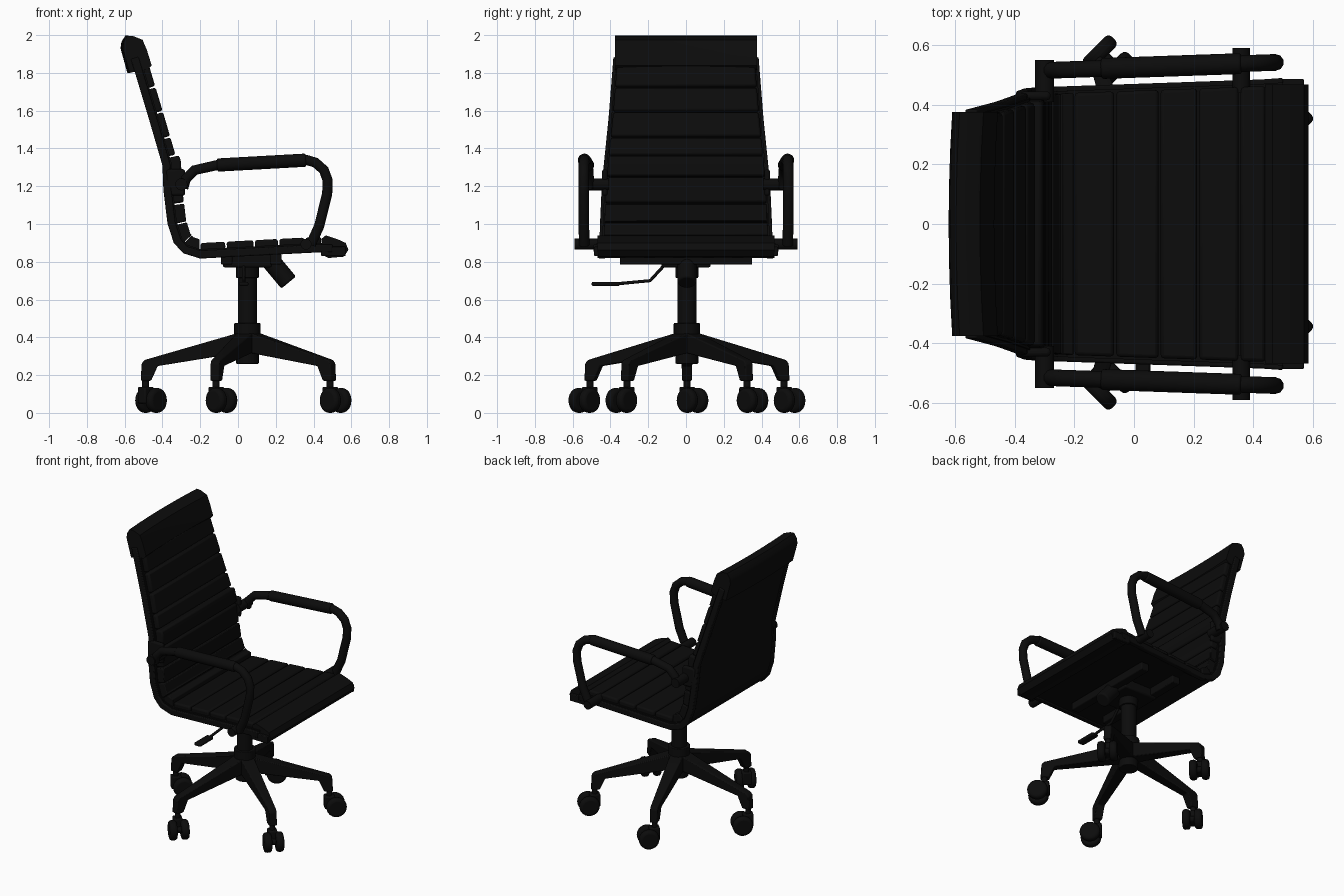
import bpy, bmesh, math
from math import cos, sin, radians
from mathutils import Vector, Matrix

if "Cube" in bpy.data.objects:
    bpy.data.objects.remove(bpy.data.objects["Cube"], do_unlink=True)

black = bpy.data.materials.new("matte_black")
black.use_nodes = True
shade = (0.0035, 0.0035, 0.0035, 1)
black.diffuse_color = shade
black.node_tree.nodes["Principled BSDF"].inputs["Base Color"].default_value = shade

HUB = Vector((0.05, 0.005, 0))


def finish(name, bm, bevel=0.0, smooth=True):
    bmesh.ops.recalc_face_normals(bm, faces=bm.faces)
    mesh = bpy.data.meshes.new(name)
    bm.to_mesh(mesh)
    bm.free()
    ob = bpy.data.objects.new(name, mesh)
    bpy.context.collection.objects.link(ob)
    mesh.materials.append(black)
    if bevel:
        mod = ob.modifiers.new("soft_edges", "BEVEL")
        mod.width, mod.segments = bevel, 2
    if smooth:
        bpy.ops.object.select_all(action="DESELECT")
        ob.select_set(True)
        bpy.context.view_layer.objects.active = ob
        bpy.ops.object.shade_smooth_by_angle(angle=radians(35))
    return ob


def loft(name, rings, bevel=0.0):
    """Skin a list of closed rings and cap both ends."""
    bm = bmesh.new()
    loops = [[bm.verts.new(p) for p in ring] for ring in rings]
    n = len(loops[0])
    for a, b in zip(loops, loops[1:]):
        for i in range(n):
            j = (i + 1) % n
            bm.faces.new((a[i], a[j], b[j], b[i]))
    bm.faces.new(loops[0])
    bm.faces.new(loops[-1])
    return finish(name, bm, bevel)


def box(name, lo, hi, bevel=0.0):
    (x0, y0, z0), (x1, y1, z1) = lo, hi
    return loft(name, [[(x0, y0, z), (x1, y0, z), (x1, y1, z), (x0, y1, z)] for z in (z0, z1)], bevel)


def rod(name, a, b, radius, bevel=0.0, sides=24):
    a, b = Vector(a), Vector(b)
    q = (b - a).to_track_quat("Z", "Y")
    circle = [q @ Vector((radius * cos(t), radius * sin(t), 0))
              for t in (2 * math.pi * i / sides for i in range(sides))]
    ob = loft(name, [[p + c for c in circle] for p in (a, b)])
    if bevel:
        mod = ob.modifiers.new("round_rim", "BEVEL")
        mod.width, mod.segments, mod.limit_method = bevel, 3, "ANGLE"
    return ob


def tube(name, points, radius):
    curve = bpy.data.curves.new(name, "CURVE")
    curve.dimensions = "3D"
    curve.bevel_depth, curve.bevel_resolution, curve.use_fill_caps = radius, 3, True
    spline = curve.splines.new("POLY")
    spline.points.add(len(points) - 1)
    for p, co in zip(spline.points, points):
        p.co = (*co, 1)
    curve.materials.append(black)
    ob = bpy.data.objects.new(name, curve)
    bpy.context.collection.objects.link(ob)
    return ob


# Outer side profile of back and seat: x, z, half width
profile = [Vector(p) for p in (
    (-.585, 1.93, .365), (-.545, 1.8, .375), (-.47, 1.55, .395), (-.4, 1.31, .42),
    (-.395, 1.18, .432), (-.373, 1.0, .44), (-.34, .9, .443), (-.29, .845, .445),
    (-.2, .817, .448), (.43, .85, .47), (.5, .85, .475))]
lengths = [0]
for a, b in zip(profile, profile[1:]):
    lengths.append(lengths[-1] + (b - a).xy.length)


def normal_at(i):
    a, b = profile[max(i - 1, 0)], profile[min(i + 1, len(profile) - 1)]
    d = (b - a).xy.normalized()
    return Vector((-d.y, d.x))


def section(s):
    """Point, inward normal and half width at distance s along the profile."""
    i = next((k for k in range(len(profile) - 2) if s < lengths[k + 1]), len(profile) - 2)
    f = (s - lengths[i]) / (lengths[i + 1] - lengths[i])
    p = profile[i].lerp(profile[i + 1], f)
    return p.xy, normal_at(i).lerp(normal_at(i + 1), f).normalized(), p.z


def strip(name, s0, s1, t0, t1, sides, bevel=0.0):
    """Slab following the profile; sides(width) gives its two y limits."""
    stops = [s0] + [s for s in lengths if s0 + .005 < s < s1 - .005] + [s1]
    rings = []
    for s in stops:
        p, n, w = section(s)
        ya, yb = sides(w)
        lo, hi = p + n * t0, p + n * t1
        rings.append([(lo.x, ya, lo.y), (lo.x, yb, lo.y), (hi.x, yb, hi.y), (hi.x, ya, hi.y)])
    return loft(name, rings, bevel)


# Sling shell, side rails and upholstery pads
strip("sling_shell", .03, lengths[-1], .008, .05, lambda w: (-w, w))
for side, label in ((1, "left"), (-1, "right")):
    strip(label + "_side_rail", .06, lengths[-1], 0, .042,
          lambda w: (side * (w - .02), side * (w + .015)), .006)
seams = (.113, .237, .373, .51, .61, .72, .86, .97, 1.1, 1.23, 1.37, 1.52, 1.65, 1.79, 1.88)
for i, (a, b) in enumerate(zip(seams, seams[1:])):
    depth = .1 if .6 < a < 1.15 else .082
    strip("pad_%d" % (i + 1), a + .004, b - .004, .04, depth, lambda w: (-w + .008, w - .008), .011)


# Folded pads over the top of the back and the front of the seat
def folded_pad(name, outline, half, bow=0.0):
    rings = [[(x - bow * (1 - (k / 3) ** 2), half * k / 3, z) for x, z in outline] for k in range(-3, 4)]
    return loft(name, rings)


folded_pad("head_pad", [(-.574, 1.8), (-.61, 1.93), (-.605, 1.965), (-.585, 1.997), (-.555, 1.995),
                        (-.505, 1.975), (-.482, 1.92), (-.457, 1.84), (-.475, 1.82)], .375, .012)
folded_pad("front_pad", [(.46, .83), (.48, .82), (.56, .827), (.585, .863), (.57, .9),
                         (.53, .918), (.465, .94), (.44, .92)], .468)
for side in (1, -1):
    box("front_rail_cap", (.44, side * .475 - .012, .83), (.57, side * .475 + .012, .88), .005)

# Armrests with grip sleeve and mounting bolts
arm_path = [(-.29, 1.19), (-.275, 1.24), (-.23, 1.285), (-.11, 1.312), (.36, 1.34), (.41, 1.325),
            (.455, 1.285), (.475, 1.23), (.472, 1.16), (.43, .99), (.385, .89)]
for side, label in ((1, "left"), (-1, "right")):
    def arm_point(x, z):
        return (x, side * (.515 + (x + .3) * .035), z)
    tube(label + "_armrest", [arm_point(*p) for p in arm_path], .028)
    rod(label + "_arm_grip", arm_point(-.11, 1.312), arm_point(.36, 1.338), .035, .008)
    rod(label + "_back_bolt", (-.3, side * .41, 1.21), (-.3, side * .55, 1.21), .032)
    rod(label + "_seat_bolt", (.36, side * .44, .893), (.36, side * .59, .893), .029)
    box(label + "_back_bracket", (-.38, side * .43 - .015, 1.15), (-.28, side * .43 + .015, 1.29), .012)

# Tilt mechanism under the seat
box("tilt_housing", (-.08, -.13, .77), (.18, .13, .835), .01)
for x in (-.06, .2):
    box("seat_crossbar", (x - .03, -.35, .785), (x + .03, .35, .84), .006)
rod("tension_knob", (.16, .005, .82), (.268, .005, .69), .05, .01)
tube("height_lever", [(.03, -.11, .79), (.03, -.13, .765), (.03, -.19, .7), (.03, -.37, .683)], .009)
box("lever_paddle", (.005, -.5, .672), (.055, -.35, .694), .008)

# Gas column and hub
for name, z0, z1, r in (("gas_column", .4, .8, .05), ("column_collar", .715, .79, .06),
                        ("hub_collar", .38, .475, .07), ("hub", .26, .42, .06)):
    rod(name, HUB + Vector((0, 0, z0)), HUB + Vector((0, 0, z1)), r, .004)

# Five legs, each with a swivelling twin-wheel caster
leg_outline = [(.03, .32), (.03, .425), (.06, .42), (.545, .28), (.56, .262), (.565, .17),
               (.51, .17), (.475, .248)]


def leg_half_width(r):
    return .047 - .04 * r


for k, swivel in enumerate((45, 45, 45, -45, -45)):
    angle = radians(36 + 72 * k)
    spin = Matrix.Rotation(angle, 3, "Z")
    loft("base_leg_%d" % (k + 1),
         [[HUB + spin @ Vector((r, s * leg_half_width(r), z)) for r, z in leg_outline] for s in (-1, 1)], .006)
    stem = HUB + spin @ Vector((.54, 0, 0))
    rod("caster_stem", stem + Vector((0, 0, .1)), stem + Vector((0, 0, .2)), .018, sides=16)
    turn = Matrix.Rotation(radians(swivel), 3, "Z")
    wheel_center = stem + turn @ Vector((.042, 0, .066))
    axle = turn @ Vector((0, 1, 0))
    for s in (-1, 1):
        rod("caster_wheel", wheel_center + axle * s * .014, wheel_center + axle * s * .064, .066, .018)
    rod("caster_axle", wheel_center - axle * .03, wheel_center + axle * .03, .02, sides=12)
    hood = box("caster_hood", (-.032, -.03, .05), (.035, .03, .138), .008)
    hood.matrix_world = Matrix.Translation(stem) @ turn.to_4x4()
